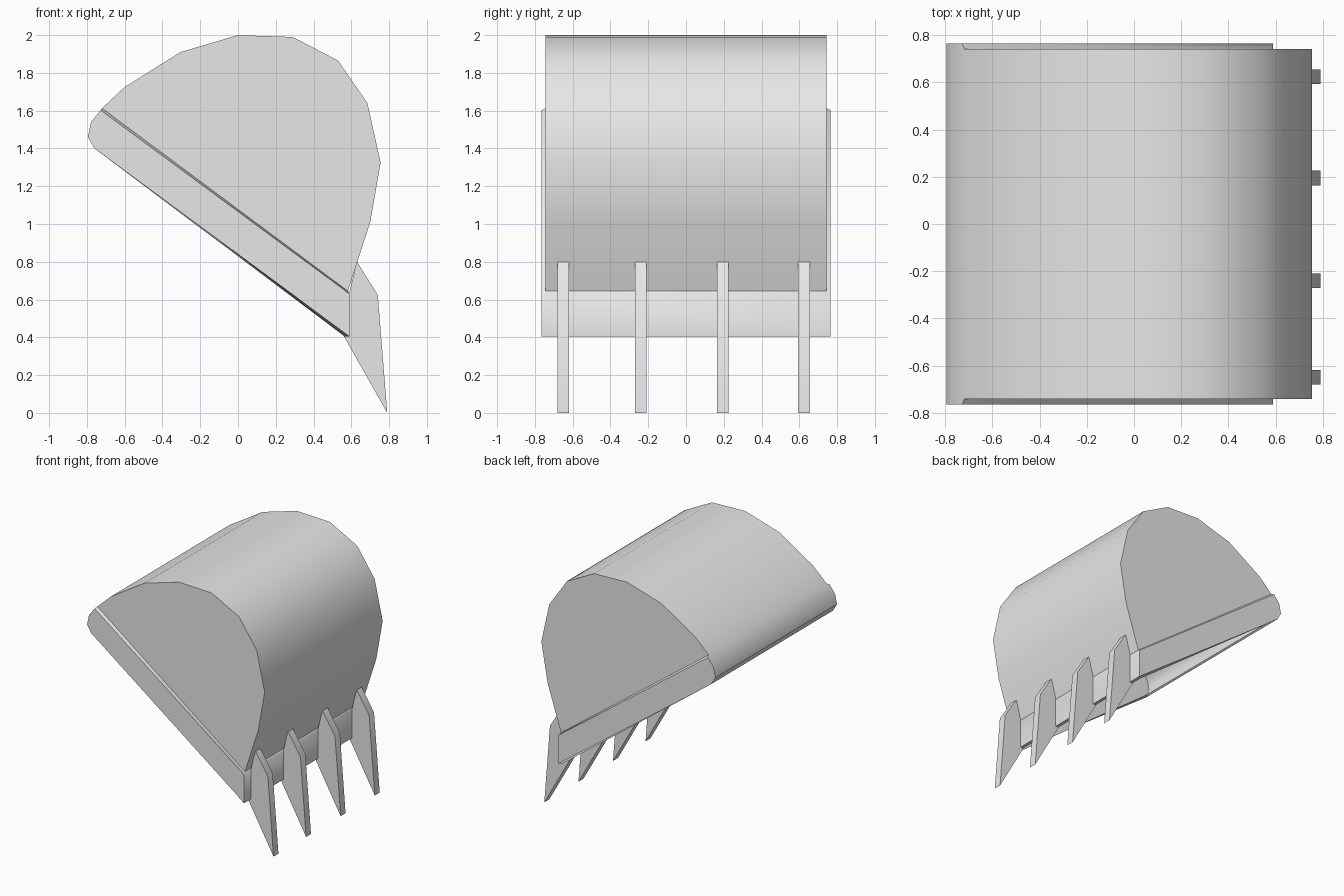
import bpy, bmesh, math

cube = bpy.data.objects.get("Cube")
if cube:
    bpy.data.objects.remove(cube, do_unlink=True)

steel = bpy.data.materials.new("light_grey_steel")
steel.use_nodes = True
GREY = (0.8, 0.8, 0.8, 1)
steel.diffuse_color = GREY
steel.node_tree.nodes["Principled BSDF"].inputs["Base Color"].default_value = GREY


def build(name, path, caps, closed, wall=0):
    """Sweep an (x, half width, z) path across y and close both ends with caps."""
    bm = bmesh.new()
    front = [bm.verts.new((x, -w, z)) for x, w, z in path]
    back = [bm.verts.new((x, w, z)) for x, w, z in path]
    count = len(path)
    for i in range(count if closed else count - 1):
        j = (i + 1) % count
        bm.faces.new((front[j], front[i], back[i], back[j]))
    for cap in caps:
        bm.faces.new([front[i] for i in cap])
        bm.faces.new([back[i] for i in reversed(cap)])
    mesh = bpy.data.meshes.new(name)
    bm.to_mesh(mesh)
    bm.free()
    mesh.materials.append(steel)
    obj = bpy.data.objects.new(name, mesh)
    bpy.context.collection.objects.link(obj)
    bpy.ops.object.select_all(action="DESELECT")
    bpy.context.view_layer.objects.active = obj
    obj.select_set(True)
    if wall:
        solid = obj.modifiers.new("wall", "SOLIDIFY")
        solid.thickness = wall
        solid.offset = -1
        bpy.ops.object.modifier_apply(modifier=solid.name)
    bpy.ops.object.shade_smooth_by_angle(angle=math.radians(40))
    return obj


# Bucket: curved drum, narrow ledge and wider rim around an open mouth
BODY, RIM = 0.743, 0.765
drum = [(0.582, 0.645), (0.70, 1.01), (0.755, 1.325), (0.685, 1.64),
        (0.53, 1.865), (0.29, 1.99), (0, 2.0), (-0.305, 1.91),
        (-0.60, 1.725), (-0.72, 1.613)]
lip = [(0.59, 0.405), (0.59, 0.63)]
heel = [(-0.728, 1.603), (-0.778, 1.54), (-0.795, 1.46), (-0.76, 1.40)]

path = [(x, RIM, z) for x, z in lip]
path += [(x, BODY, z) for x, z in drum]
path += [(x, RIM, z) for x, z in heel]
first, last = len(lip), len(lip) + len(drum) - 1
drum_cap = list(range(first, last + 1))
ledge_cap = [first - 1, first, last, last + 1]
rim_cap = list(range(first)) + list(range(last + 1, len(path)))
build("bucket_shell", path, [drum_cap, ledge_cap, rim_cap], False, wall=0.03)

# Digging teeth along the front lip
tooth = [(0.54, 0.442), (0.79, 0), (0.74, 0.625), (0.63, 0.80)]
for n, y in enumerate((-0.65, -0.24, 0.195, 0.625)):
    obj = build(f"tooth_{n + 1}", [(x, 0.031, z) for x, z in tooth],
                [list(range(len(tooth)))], True)
    obj.location.y = y
